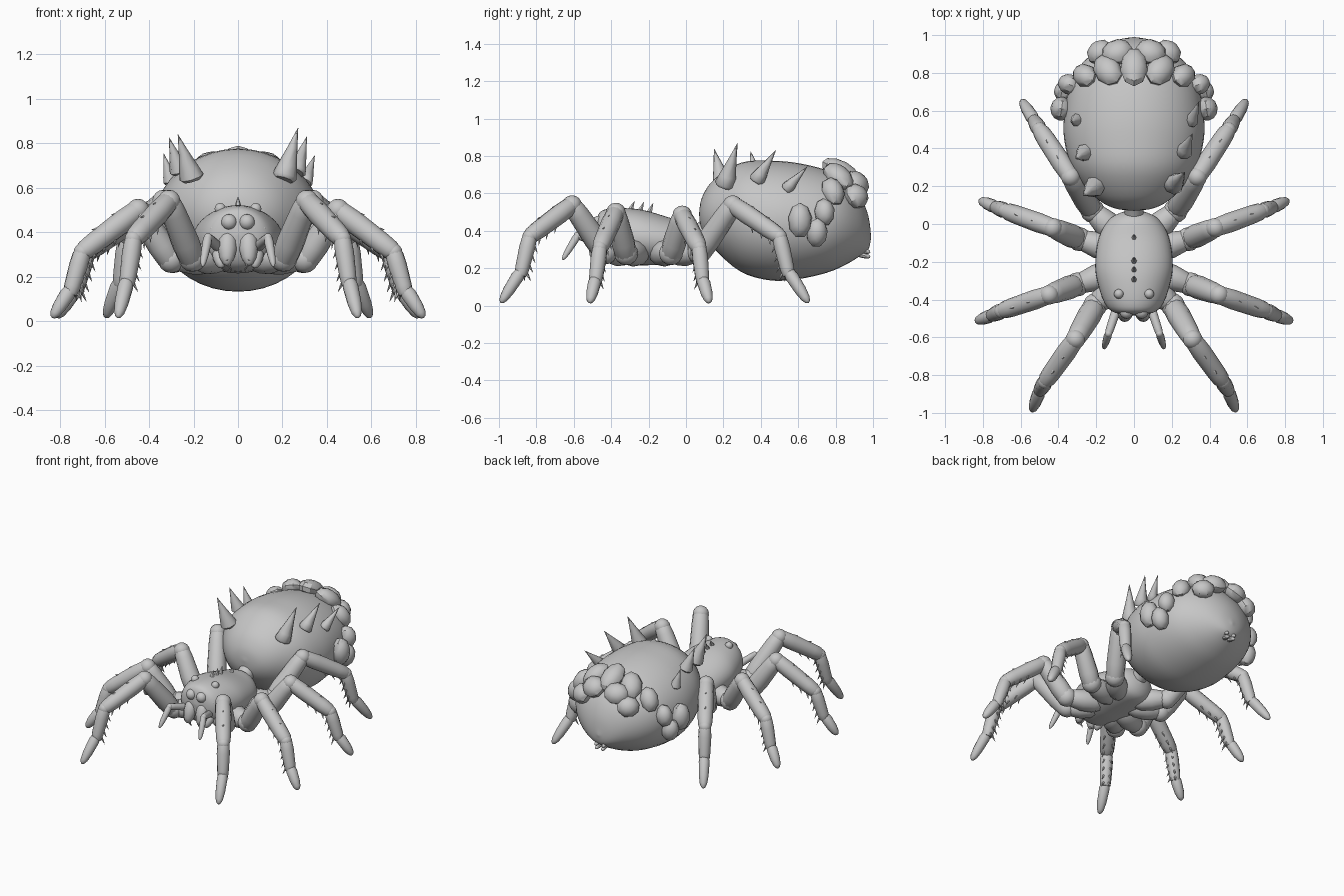
import bpy, bmesh, math
from mathutils import Vector as V, Matrix

if "Cube" in bpy.data.objects:
    bpy.data.objects.remove(bpy.data.objects["Cube"])

grey = bpy.data.materials.new("body_grey")
grey.diffuse_color = (0.57, 0.57, 0.57, 1)
grey.use_nodes = True
grey.node_tree.nodes["Principled BSDF"].inputs["Base Color"].default_value = grey.diffuse_color


def finish(bm, name, angle=40):
    bmesh.ops.recalc_face_normals(bm, faces=bm.faces)
    me = bpy.data.meshes.new(name)
    bm.to_mesh(me)
    bm.free()
    ob = bpy.data.objects.new(name, me)
    bpy.context.collection.objects.link(ob)
    me.materials.append(grey)
    bpy.ops.object.select_all(action='DESELECT')
    ob.select_set(True)
    bpy.context.view_layer.objects.active = ob
    bpy.ops.object.shade_smooth_by_angle(angle=math.radians(angle))
    return ob


def loft(bm, rows, u, v, sides):
    # rows: (centre, radius along u, radius along v)
    rings = [[bm.verts.new(c + u * ru * math.cos(t) + v * rv * math.sin(t))
              for t in (2 * math.pi * i / sides for i in range(sides))]
             for c, ru, rv in rows]
    for a, b in zip(rings, rings[1:]):
        for i in range(sides):
            j = (i + 1) % sides
            bm.faces.new((a[i], a[j], b[j], b[i]))
    bm.faces.new(rings[0])
    bm.faces.new(rings[-1])


def body(name, prof, steps=4, sides=40):
    # prof: (y, centre z, half width, half height), smoothed between stations
    pts = [prof[0]] + prof + [prof[-1]]
    rows = []
    for i in range(1, len(pts) - 2):
        p0, p1, p2, p3 = (pts[i + k] for k in (-1, 0, 1, 2))
        for s in range(steps + (i == len(pts) - 3)):
            t = s / steps
            y, z, rx, rz = (0.5 * (2 * b + (c - a) * t + (2 * a - 5 * b + 4 * c - d) * t * t
                            + (3 * b - a - 3 * c + d) * t ** 3)
                            for a, b, c, d in zip(p0, p1, p2, p3))
            rows.append((V((0, y, z)), max(rx, .004), max(rz, .004)))
    bm = bmesh.new()
    loft(bm, rows, V((1, 0, 0)), V((0, 0, 1)), sides)
    return finish(bm, name, 60)


def segment(bm, a, b, ra, rb, shape, sides=12):
    a, b = V(a), V(b)
    q = (b - a).to_track_quat('Z', 'Y')
    rows = [(a.lerp(b, t), (ra + (rb - ra) * t) * k, (ra + (rb - ra) * t) * k) for t, k in shape]
    loft(bm, rows, q @ V((1, 0, 0)), q @ V((0, 1, 0)), sides)


def ball(bm, c, size, normal=(0, 0, 1), seg=14, rings=8):
    q = V(normal).to_track_quat('Z', 'Y').to_matrix().to_4x4()
    bmesh.ops.create_uvsphere(bm, u_segments=seg, v_segments=rings, radius=1,
                              matrix=Matrix.Translation(c) @ q @ Matrix.Diagonal((*size, 1)))


def both(p):
    return [V((s * p[0], p[1], p[2])) for s in (1, -1)]


LIMB = [(0, .8), (.06, .9), (.3, 1), (.8, .98), (.95, .92), (1, .8)]
FOOT = [(0, .8), (.15, 1), (.6, .95), (.85, .75), (.96, .45), (1, .12)]
SPIKE = [(0, 1), (.35, .72), (.7, .36), (1, .02)]
BULB = [(0, .3), (.1, .65), (.3, .95), (.55, 1), (.8, .8), (.95, .45), (1, .1)]

# Main body masses
body("abdomen", [(.07, .49, 0, 0), (.085, .488, .11, .09), (.15, .49, .215, .185),
                 (.29, .473, .325, .29), (.45, .455, .37, .32), (.60, .452, .367, .31),
                 (.75, .45, .335, .275), (.85, .447, .275, .23), (.93, .425, .18, .16),
                 (.975, .39, .085, .09), (.99, .365, 0, 0)])
body("head_thorax", [(-.485, .39, 0, 0), (-.47, .39, .1, .095), (-.42, .375, .155, .142),
                     (-.30, .368, .195, .152), (-.20, .36, .205, .144), (-.07, .343, .185, .122),
                     (.02, .338, .135, .105), (.06, .335, .07, .06), (.075, .335, 0, 0)])
bm = bmesh.new()
segment(bm, (0, 0, .35), (0, .14, .42), .055, .065, [(0, 1), (.5, .85), (1, 1)], 16)
finish(bm, "waist")

# Legs: joint positions on the right side, hip to toe
LEGS = {
    "front_leg": [(.205, -.43, .285), (.31, -.61, .54), (.47, -.835, .37), (.50, -.885, .16), (.54, -.99, .015)],
    "second_leg": [(.30, -.32, .28), (.45, -.375, .50), (.70, -.46, .31), (.755, -.485, .12), (.835, -.515, .015)],
    "third_leg": [(.29, -.08, .28), (.43, -.02, .485), (.68, .07, .31), (.735, .09, .12), (.815, .125, .015)],
    "rear_leg": [(.22, .07, .285), (.335, .25, .54), (.50, .50, .37), (.53, .55, .16), (.595, .655, .015)],
}
ROOTS = {"front_leg": (.04, -.28, .28), "second_leg": (.04, -.23, .28),
         "third_leg": (.04, -.16, .28), "rear_leg": (.04, -.10, .28)}
for name, joints in LEGS.items():
    for side, label in ((1, "right"), (-1, "left")):
        P = [V((side * x, y, z)) for x, y, z in joints]
        bm = bmesh.new()
        out = V((P[4].x - P[0].x, P[4].y - P[0].y, 0)).normalized()
        # hip bulb, thigh, shin, ankle and foot
        root = V(ROOTS[name])
        root.x *= side
        hip = (P[0] - root).normalized()
        segment(bm, root, P[0] + hip * .03, .072, .07, BULB)
        ball(bm, P[0], (.064, .064, .064))
        segment(bm, P[0] - V((0, 0, .01)), P[1], .066, .055, LIMB)
        ball(bm, P[1], (.052, .052, .05))
        segment(bm, P[1], P[2], .054, .049, LIMB)
        ball(bm, P[2], (.04, .04, .04))
        segment(bm, P[2], P[3], .045, .037, LIMB)
        segment(bm, P[3] + V((0, 0, .02)), P[4], .036, .031, FOOT)
        # bristles under the shin and ankle, a few on top
        across = out.cross(V((0, 0, 1)))
        for i, ts, r in ((1, (.5, .7, .88), .046), (2, (.2, .45, .7, .92), .038)):
            d = (P[i + 1] - P[i]).normalized()
            under = across.cross(d)
            if under.z > 0:
                under = -under
            for t in ts:
                for w in (-.6, .6):
                    n = (under + across * w).normalized()
                    c = P[i].lerp(P[i + 1], t) + n * r * .85
                    segment(bm, c, c + n * .03 + d * .035, .008, .008, SPIKE, 5)
        d = (P[2] - P[1]).normalized()
        up = across.cross(d)
        up = up if up.z > 0 else -up
        for t in (.3, .65):
            c = P[1].lerp(P[2], t) + up * .045
            segment(bm, c, c + up * .012 + d * .02, .008, .008, SPIKE, 5)
        finish(bm, f"{name}_{label}")

# Eyes
bm = bmesh.new()
for c, r in (((.04, -.466, .445), .036), ((.08, -.37, .505), .026), ((.11, -.44, .415), .02)):
    for p in both(c):
        ball(bm, p, (r, r, r))
finish(bm, "eyes")

# Jaws, fangs and feelers
bm = bmesh.new()
for a, b in zip(both((.045, -.44, .41)), both((.05, -.50, .25))):
    segment(bm, a, b, .045, .04, BULB)
    segment(bm, b + V((0, 0, .03)), b + V((-b.x * .4, .02, -.025)), .018, .015, SPIKE, 8)
for a, b in zip(both((.09, -.41, .34)), both((.075, -.475, .24))):
    segment(bm, a, b, .035, .03, BULB)
finish(bm, "jaws")
bm = bmesh.new()
for a, b, c in zip(both((.085, -.43, .33)), both((.135, -.58, .375)), both((.16, -.66, .245))):
    segment(bm, a, b, .025, .022, LIMB)
    ball(bm, b, (.02, .02, .02))
    segment(bm, b, c, .022, .017, FOOT)
finish(bm, "feelers")

# Small spines along the middle of the back
bm = bmesh.new()
for y, z, h in ((-.30, .505, .055), (-.25, .495, .06), (-.20, .49, .06), (-.08, .45, .04)):
    segment(bm, (0, y, z), (0, y + .025, z + h), .018, .018, SPIKE, 6)
finish(bm, "back_spines")

# Large abdomen spikes, slightly uneven from side to side
bm = bmesh.new()
for a, b, r in (((.205, .205, .635), (.27, .275, .868), .056), ((.26, .375, .665), (.31, .48, .83), .046),
                ((.30, .535, .62), (.345, .65, .745), .036), ((-.205, .20, .635), (-.27, .15, .838), .056),
                ((-.26, .38, .665), (-.31, .345, .825), .046), ((-.30, .55, .62), (-.335, .54, .755), .036)):
    segment(bm, a, b, r, r, [(0, .8), (.06, 1), (.25, .82), (.6, .42), (1, .02)], 8)
finish(bm, "abdomen_spikes", 50)

# Knobbly plates in an arch over the rear of the abdomen
bm = bmesh.new()
PLATES = [(0, .83, .715, .073, .115), (.14, .815, .69, .072, .10), (.26, .785, .61, .062, .085),
          (.345, .74, .50, .055, .075), (.365, .70, .39, .058, .08), (.385, .61, .455, .065, .095),
          (.09, .91, .655, .085, .075), (.18, .91, .585, .075, .07)]
for x, y, z, w, l in PLATES:
    for p in both((x, y, z))[:1 if x == 0 else 2]:
        n = V((p.x / .37 ** 2, (p.y - .52) / .46 ** 2, (p.z - .45) / .315 ** 2)).normalized()
        ball(bm, p, (w, l, .058), n, 9, 6)
finish(bm, "rear_plates", 35)

# Spinnerets
bm = bmesh.new()
for x, z in ((.022, .30), (.018, .275)):
    for p in both((x, .925, z)):
        segment(bm, p, p + V((p.x * .4, .06, -.015)), .016, .014, FOOT, 8)
finish(bm, "spinnerets")
